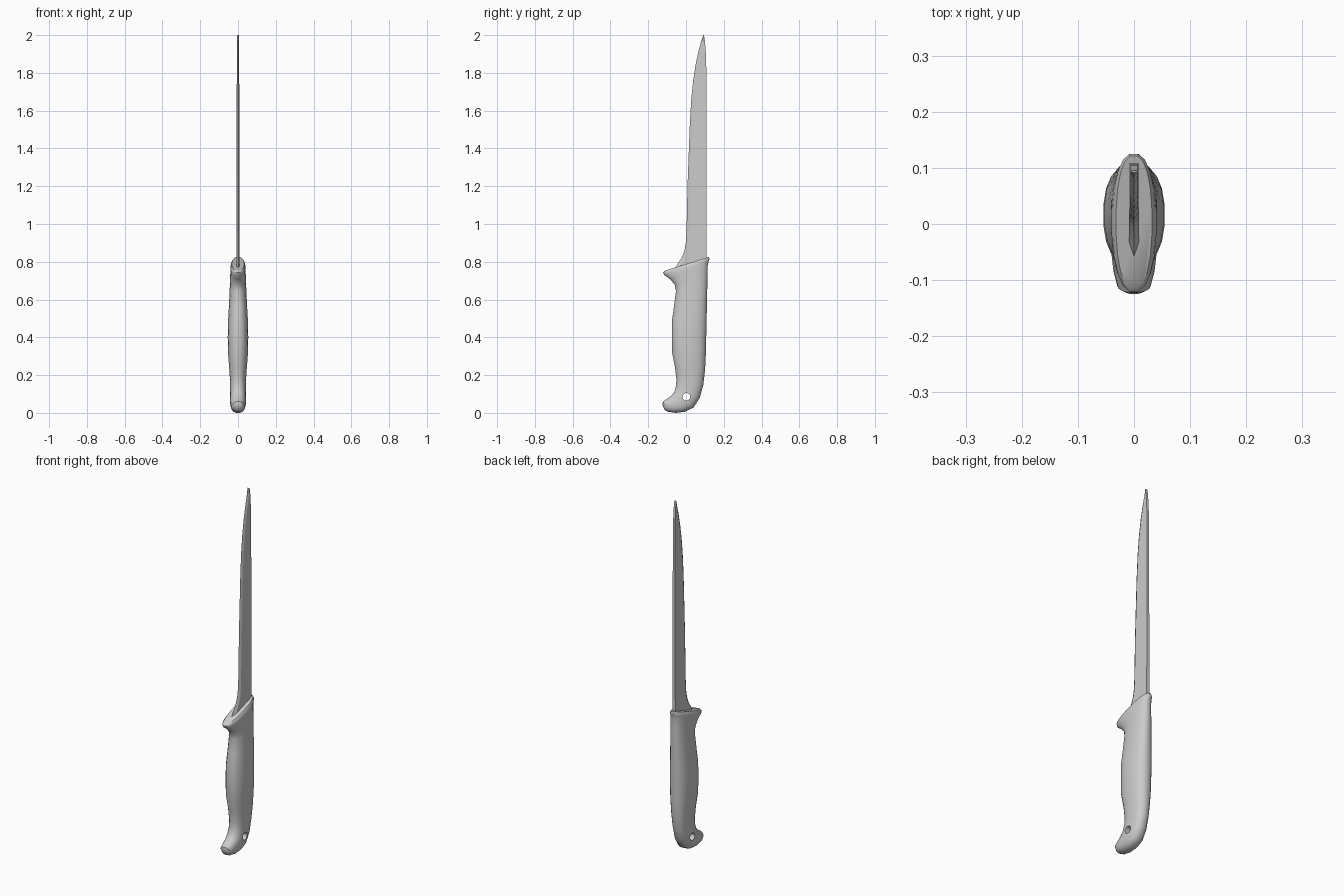
import bpy, bmesh, math

if "Cube" in bpy.data.objects:
    bpy.data.objects.remove(bpy.data.objects["Cube"], do_unlink=True)


def material(name, rgb):
    m = bpy.data.materials.new(name)
    m.use_nodes = True
    m.diffuse_color = (*rgb, 1)
    m.node_tree.nodes["Principled BSDF"].inputs["Base Color"].default_value = (*rgb, 1)
    return m


grey = material("light grey", (0.6, 0.6, 0.6))


def loft(name, rings):
    """Skin a list of equal-length closed rings and cap both ends."""
    bm = bmesh.new()
    vs = [[bm.verts.new(p) for p in ring] for ring in rings]
    n = len(vs[0])
    for a, b in zip(vs, vs[1:]):
        for i in range(n):
            j = (i + 1) % n
            bm.faces.new((a[i], a[j], b[j], b[i]))
    bm.faces.new(vs[0])
    bm.faces.new(vs[-1])
    bmesh.ops.recalc_face_normals(bm, faces=bm.faces)
    me = bpy.data.meshes.new(name)
    bm.to_mesh(me)
    bm.free()
    ob = bpy.data.objects.new(name, me)
    bpy.context.collection.objects.link(ob)
    me.materials.append(grey)
    return ob


def activate(ob):
    bpy.ops.object.select_all(action='DESELECT')
    ob.select_set(True)
    bpy.context.view_layer.objects.active = ob


def section(yf, zf, yb, zb, w, n=20, e=0.85):
    """Rounded cross-section running from a front point to a back point."""
    ring = []
    for i in range(n):
        a = 2 * math.pi * (i + 0.5) / n
        c, s = math.cos(a), math.sin(a)
        t = 0.5 + 0.5 * math.copysign(abs(c) ** e, c) / math.cos(math.pi / n) ** e
        x = w * math.copysign(abs(s) ** e, s)
        ring.append((x, yf + (yb - yf) * t, zf + (zb - zf) * t))
    return ring


# Handle: front y, front z, back y, back z, half width (nose of the butt to the guard)
handle_sections = [
    (-0.125, 0.042, -0.112, 0.014, 0.016),
    (-0.122, 0.060, -0.095, 0.006, 0.030),
    (-0.103, 0.073, -0.055, 0.000, 0.037),
    (-0.080, 0.088, -0.005, 0.006, 0.041),
    (-0.062, 0.110, 0.040, 0.028, 0.043),
    (-0.053, 0.140, 0.073, 0.080, 0.042),
    (-0.051, 0.175, 0.092, 0.150, 0.042),
    (-0.058, 0.240, 0.101, 0.230, 0.047),
    (-0.073, 0.315, 0.105, 0.310, 0.053),
    (-0.075, 0.400, 0.107, 0.400, 0.055),
    (-0.074, 0.490, 0.109, 0.490, 0.053),
    (-0.063, 0.570, 0.111, 0.580, 0.048),
    (-0.053, 0.645, 0.113, 0.680, 0.044),
    (-0.060, 0.680, 0.114, 0.735, 0.042),
    (-0.085, 0.708, 0.115, 0.780, 0.041),
    (-0.117, 0.732, 0.120, 0.803, 0.040),
    (-0.121, 0.743, 0.125, 0.816, 0.038),
    (-0.114, 0.752, 0.121, 0.826, 0.032),
]
handle = loft("handle", [section(*s) for s in handle_sections])

# Lanyard hole through the butt
bpy.ops.mesh.primitive_cylinder_add(vertices=20, radius=0.02, depth=0.3,
                                    location=(0, 0.002, 0.085),
                                    rotation=(0, math.pi / 2, 0))
cutter = bpy.context.object
cutter.data.materials.append(grey)
activate(handle)
mod = handle.modifiers.new("hole", 'BOOLEAN')
mod.object = cutter
mod.solver = 'EXACT'
bpy.ops.object.modifier_apply(modifier=mod.name)
bpy.data.objects.remove(cutter, do_unlink=True)
activate(handle)
bpy.ops.object.shade_smooth_by_angle(angle=math.radians(40))

# Blade: z, cutting edge y, spine y, bevel width
blade_sections = [
    (0.74, -0.080, 0.108, 0.020),
    (0.78, -0.050, 0.108, 0.020),
    (0.82, -0.024, 0.108, 0.018),
    (0.86, -0.008, 0.108, 0.016),
    (0.90, -0.001, 0.108, 0.014),
    (0.97, 0.003, 0.108, 0.013),
    (1.20, 0.008, 0.108, 0.013),
    (1.50, 0.019, 0.108, 0.013),
    (1.65, 0.027, 0.108, 0.013),
    (1.76, 0.038, 0.108, 0.013),
    (1.85, 0.052, 0.107, 0.013),
    (1.92, 0.067, 0.104, 0.012),
    (1.97, 0.081, 0.100, 0.008),
    (2.00, 0.092, 0.095, 0.001),
]


def blade_ring(z, ye, ys, bevel):
    t = 0.009 - 0.003 * (z - 0.74) / 1.26
    return [(0, ye, z), (t, ye + bevel, z), (t, ys, z),
            (-t, ys, z), (-t, ye + bevel, z)]


blade = loft("blade", [blade_ring(*s) for s in blade_sections])
activate(blade)
bpy.ops.object.shade_smooth_by_angle(angle=math.radians(15))
